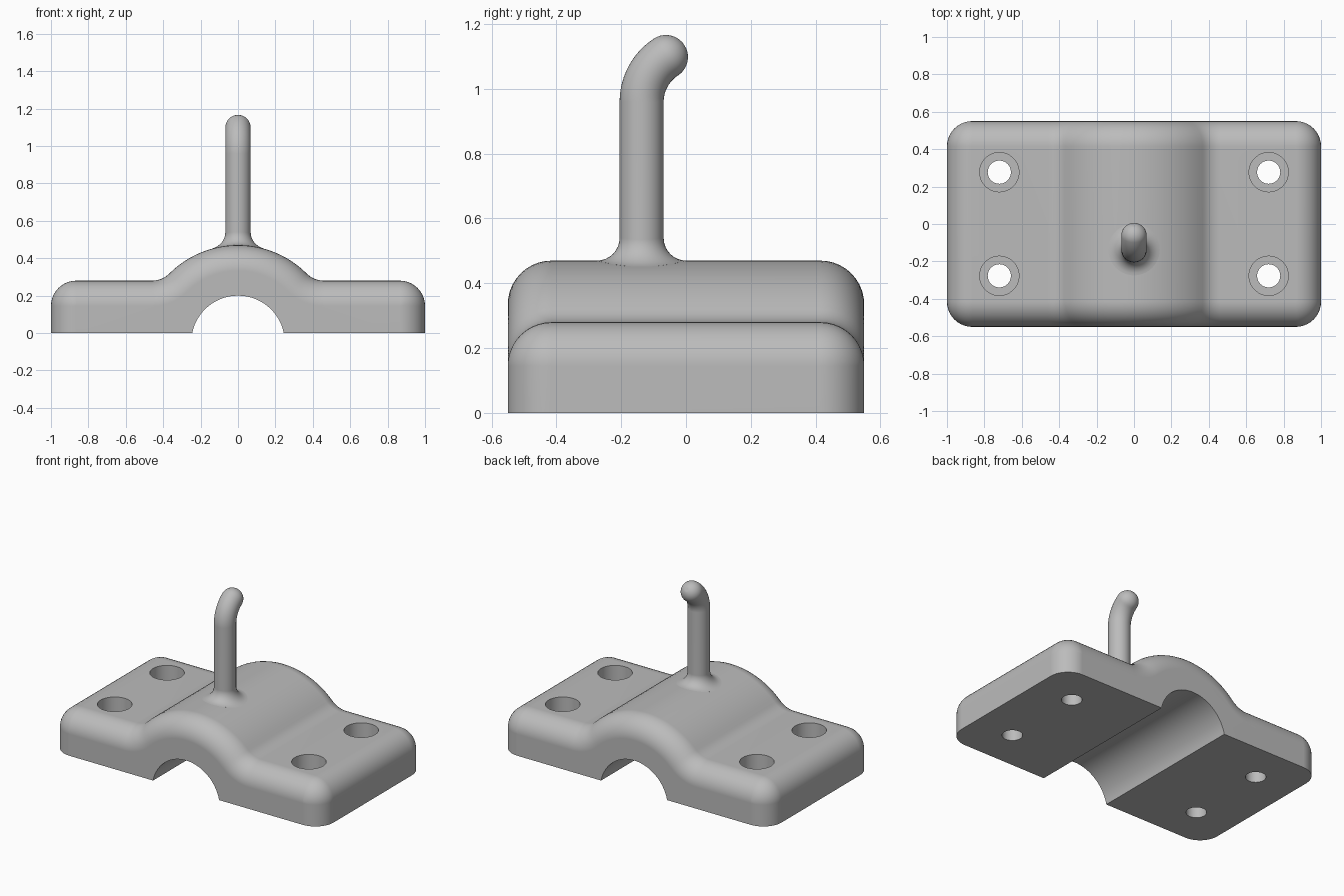
import bpy, bmesh
from math import sin, cos, atan2, radians, pi, sqrt
from mathutils import Vector

cube = bpy.data.objects.get("Cube")
if cube:
    bpy.data.objects.remove(cube)

steel = bpy.data.materials.new("plain grey metal")
steel.use_nodes = True
GREY = (0.5, 0.5, 0.5, 1)
steel.diffuse_color = GREY
steel.node_tree.nodes["Principled BSDF"].inputs["Base Color"].default_value = GREY

HALF_Y, PLATE_Z, EDGE_R = 0.55, 0.28, 0.135
ARCH_Z, ARCH_R, HUMP_R = -0.05, 0.25, 0.52
VALLEY_R = 0.13


def arc(cx, cz, radius, start, end, steps):
    """Points along an arc, angles in radians."""
    angles = [start + (end - start) * i / steps for i in range(steps + 1)]
    return [(cx + radius * cos(a), cz + radius * sin(a)) for a in angles]


def loft(bm, rings):
    """Skin closed rings of equal length and cap both ends."""
    loops = [[bm.verts.new(p) for p in ring] for ring in rings]
    for low, high in zip(loops, loops[1:]):
        for i in range(len(low)):
            j = (i + 1) % len(low)
            bm.faces.new((low[i], low[j], high[j], high[i]))
    bm.faces.new(loops[0][::-1])
    bm.faces.new(loops[-1])


def make_object(name, bm):
    bmesh.ops.remove_doubles(bm, verts=bm.verts, dist=0.0001)
    bmesh.ops.recalc_face_normals(bm, faces=bm.faces)
    mesh = bpy.data.meshes.new(name)
    bm.to_mesh(mesh)
    bm.free()
    mesh.materials.append(steel)
    obj = bpy.data.objects.new(name, mesh)
    bpy.context.collection.objects.link(obj)
    return obj


def activate(obj):
    bpy.ops.object.select_all(action='DESELECT')
    obj.select_set(True)
    bpy.context.view_layer.objects.active = obj


def smooth(obj):
    activate(obj)
    bpy.ops.object.shade_smooth_by_angle(angle=radians(32))
    mod = obj.modifiers.new("even shading", 'WEIGHTED_NORMAL')
    mod.keep_sharp = True


def clamp_section(inset):
    """Cross-section of the clamp, its outer side shrunk by inset."""
    rise = PLATE_Z + VALLEY_R - ARCH_Z
    valley_x = sqrt((HUMP_R + VALLEY_R) ** 2 - rise ** 2)
    lean = atan2(rise, valley_x)
    half = [(1 - inset, 0)]
    half += arc(1 - EDGE_R, PLATE_Z - EDGE_R, EDGE_R - inset, 0, pi / 2, 10)
    half += arc(valley_x, PLATE_Z + VALLEY_R, VALLEY_R + inset, -pi / 2, lean - pi, 8)
    half += arc(0, ARCH_Z, HUMP_R - inset, lean, pi / 2, 12)[1:]
    foot = atan2(-ARCH_Z, sqrt(ARCH_R ** 2 - ARCH_Z ** 2))
    arch = arc(0, ARCH_Z, ARCH_R, pi - foot, foot, 32)
    return half + [(-x, z) for x, z in half[-2::-1]] + arch


# Clamp body: the section shrinks towards both ends to round the rim
stations = []
for i in range(11):
    a = pi / 2 * i / 10
    stations.append((HALF_Y - EDGE_R * (1 - cos(a)), EDGE_R * (1 - sin(a))))
stations = [(-y, t) for y, t in stations] + stations[::-1]
bm = bmesh.new()
loft(bm, [[(x, y, z) for x, z in clamp_section(t)] for y, t in stations])
body = make_object("clamp_body", bm)

# Counterbored bolt holes
bm = bmesh.new()
for sx in (-1, 1):
    for sy in (-1, 1):
        loft(bm, [[(sx * 0.72 + x, sy * 0.277 + y, z)
                   for x, y in arc(0, 0, r, 0, 2 * pi, 48)[:-1]]
                  for r, z in ((0.062, -0.1), (0.062, 0.14), (0.105, 0.14), (0.105, 0.5))])
cutter = make_object("bolt_hole_cutter", bm)
cutter.hide_render = True
cut = body.modifiers.new("bolt holes", 'BOOLEAN')
cut.operation = 'DIFFERENCE'
cut.solver = 'EXACT'
cut.object = cutter
activate(body)
bpy.ops.object.modifier_apply(modifier=cut.name)
bpy.data.objects.remove(cutter)
smooth(body)

# Hook: flared foot on the hump, straight shank, bend and round tip
ROD_R, ROD_Y, FLARE = 0.068, -0.137, 0.07
BEND_Z, BEND_R, BEND = 0.96, 0.165, radians(57)
circle = arc(0, 0, 1, 0, 2 * pi, 40)[:-1]


def foot_ring(radius, lift):
    ring = []
    for c, s in circle:
        x = radius * c
        ring.append((x, ROD_Y + radius * s, ARCH_Z + sqrt(HUMP_R ** 2 - x * x) + lift))
    return ring


def rod_ring(center, tilt, radius):
    side = Vector((0, cos(tilt), -sin(tilt)))
    return [center + Vector((radius * c, 0, 0)) + side * radius * s for c, s in circle]


rings = [foot_ring(ROD_R + FLARE, -0.03)]
for i in range(9):
    a = pi / 2 * i / 8
    rings.append(foot_ring(ROD_R + FLARE * (1 - sin(a)), FLARE * (1 - cos(a))))
for i in range(13):
    a = BEND * i / 12
    center = Vector((0, ROD_Y + BEND_R * (1 - cos(a)), BEND_Z + BEND_R * sin(a)))
    rings.append(rod_ring(center, a, ROD_R))
along = Vector((0, sin(BEND), cos(BEND)))
for i in range(1, 10):
    a = pi / 2 * i / 10
    rings.append(rod_ring(center + along * ROD_R * sin(a), BEND, ROD_R * cos(a)))
bm = bmesh.new()
loft(bm, rings)
smooth(make_object("hook", bm))
